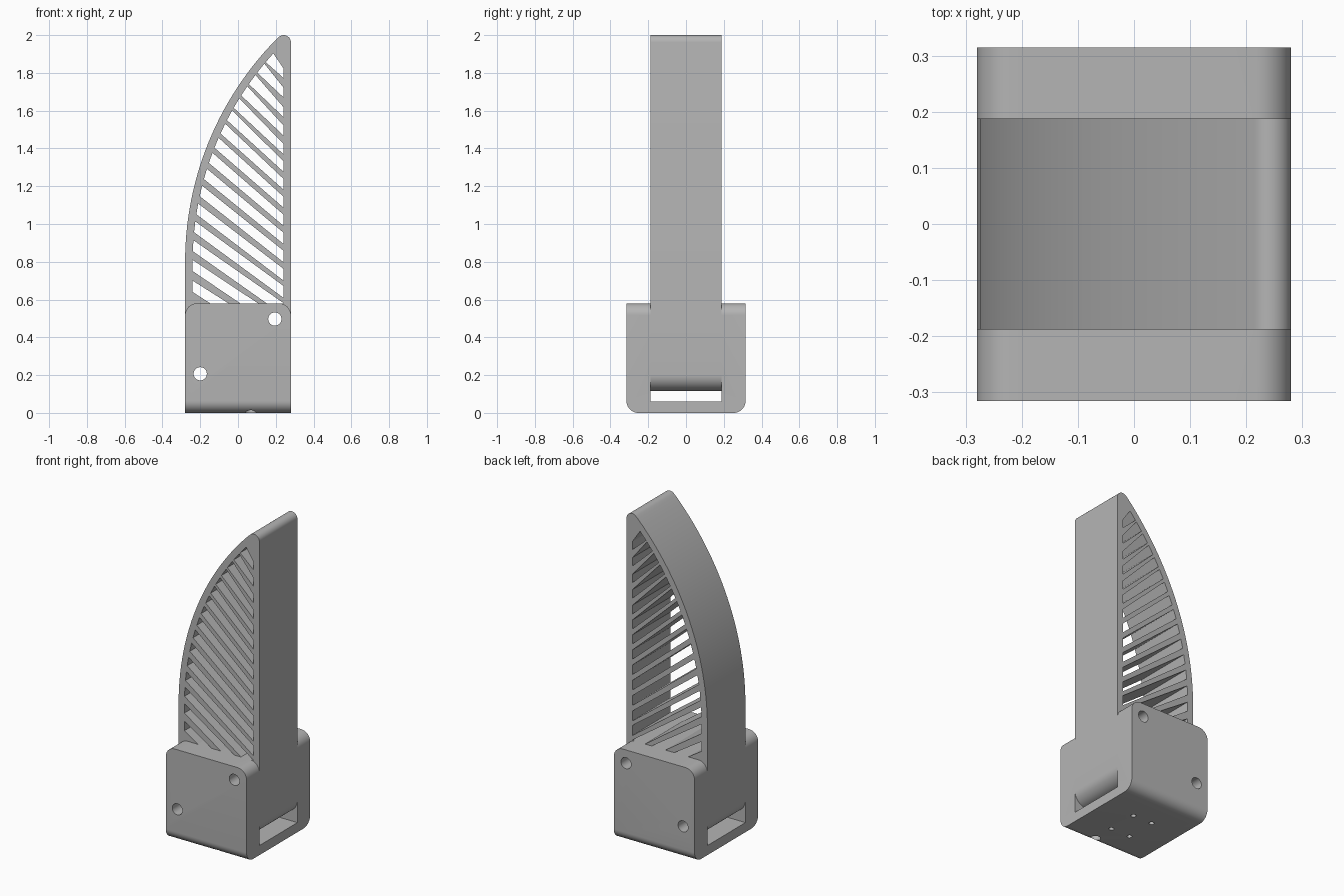
import bpy, bmesh
from math import sin, cos, pi, sqrt, radians
from mathutils import Matrix

if "Cube" in bpy.data.objects:
    bpy.data.objects.remove(bpy.data.objects["Cube"])

HALF_W, FINGER_Y, HOLDER_Y, HOLDER_Z = 0.28, 0.188, 0.315, 0.58
WALL, ARC_R, ARC_Z = 0.04, 1.678, 0.8

grey = bpy.data.materials.new("light grey plastic")
grey.use_nodes = True
colour = (0.46, 0.46, 0.46, 1)
grey.diffuse_color = colour
grey.node_tree.nodes["Principled BSDF"].inputs["Base Color"].default_value = colour


def make_object(name, bm):
    bmesh.ops.recalc_face_normals(bm, faces=bm.faces)
    mesh = bpy.data.meshes.new(name)
    bm.to_mesh(mesh)
    bm.free()
    mesh.materials.append(grey)
    obj = bpy.data.objects.new(name, mesh)
    bpy.context.collection.objects.link(obj)
    return obj


def prism(name, points, half_y):
    """Extrude an x-z outline symmetrically along y."""
    bm = bmesh.new()
    face = bm.faces.new([bm.verts.new((x, -half_y, z)) for x, z in points])
    ext = bmesh.ops.extrude_face_region(bm, geom=[face])["geom"]
    bmesh.ops.translate(bm, vec=(0, 2 * half_y, 0),
                        verts=[v for v in ext if isinstance(v, bmesh.types.BMVert)])
    return make_object(name, bm)


def cylinder(name, radius, depth, place):
    bm = bmesh.new()
    bmesh.ops.create_cone(bm, cap_ends=True, segments=32, radius1=radius,
                          radius2=radius, depth=depth, matrix=place)
    return make_object(name, bm)


def combine(target, tool, operation):
    """Apply a boolean and discard the tool."""
    mod = target.modifiers.new("combine", 'BOOLEAN')
    mod.operation, mod.object, mod.solver = operation, tool, 'EXACT'
    bpy.context.view_layer.objects.active = target
    bpy.ops.object.modifier_apply(modifier=mod.name)
    bpy.data.objects.remove(tool)


def arc(cx, cz, r, start, end, steps):
    angles = [radians(start + (end - start) * i / steps) for i in range(steps + 1)]
    return [(cx + r * cos(a), cz + r * sin(a)) for a in angles]


def inner_x(z):
    """Inner side of the curved wall at height z."""
    r = ARC_R - WALL
    rise = max(z - ARC_Z, 0)
    return -HALF_W + ARC_R - sqrt(r * r - rise * rise)


def clip_bottom(points, level):
    """Keep the part of an outline above a level."""
    kept = []
    for (x1, z1), (x2, z2) in zip(points, points[1:] + points[:1]):
        if z1 >= level:
            kept.append((x1, z1))
        if (z1 >= level) != (z2 >= level):
            kept.append((x1 + (x2 - x1) * (level - z1) / (z2 - z1), level))
    return kept


# Holder block: rounded lower long edges and rounded upper end edges
bm = bmesh.new()
bmesh.ops.create_cube(bm, size=1)
bmesh.ops.scale(bm, vec=(2 * HALF_W, 2 * HOLDER_Y, HOLDER_Z), verts=bm.verts)
bmesh.ops.translate(bm, vec=(0, 0, HOLDER_Z / 2), verts=bm.verts)
rounded = []
for e in bm.edges:
    a, b = e.verts
    low = a.co.z < 0.01 and b.co.z < 0.01
    high = a.co.z > 0.5 and b.co.z > 0.5
    if (low and abs(a.co.x - b.co.x) > 0.1) or (high and abs(a.co.y - b.co.y) > 0.1):
        rounded.append(e)
bmesh.ops.bevel(bm, geom=rounded, offset=0.063, segments=10, profile=0.5,
                affect='EDGES')
body = make_object("gripper_finger", bm)

# Finger: straight back, rounded tip, curved outer side
outline = [(-HALF_W, 0.3), (HALF_W, 0.3)]
outline += arc(0.242, 1.962, 0.038, 0, 135, 10)
outline += arc(ARC_R - HALF_W, ARC_Z, ARC_R, 135.4, 180, 28)
combine(body, prism("finger", outline, FINGER_Y), 'UNION')

# Slanted openings between the ribs
left_heights = [0.67, 0.78, 0.885, 0.985, 1.08, 1.175, 1.265, 1.35, 1.43,
                1.505, 1.575, 1.64, 1.705, 1.765, 1.825, 1.88]
right = HALF_W - WALL
for i, z in enumerate(left_heights):
    t = i / (len(left_heights) - 1)
    half = 0.03 - 0.007 * t
    slope = 0.64 + 0.46 * t
    end = z - (right - inner_x(z)) * slope
    shape = [(inner_x(z + half), z + half), (inner_x(z - half), z - half),
             (right, end - half * 1.1), (right, end + half * 1.1)]
    shape = clip_bottom(shape, HOLDER_Z)
    combine(body, prism("rib_opening", shape, 0.4), 'DIFFERENCE')

# Strap slot under the finger, flaring at both ends
flare = [(0.35, 0.2)] + arc(0.195, 0.2, 0.085, 0, -90, 10)
slot = [(-0.35, 0.06), (0.35, 0.06)] + flare + [(-x, z) for x, z in reversed(flare)]
combine(body, prism("strap_slot", slot, FINGER_Y), 'DIFFERENCE')

# Cross pin holes
for x, z in ((0.195, 0.497), (-0.2, 0.207)):
    place = Matrix.Translation((x, 0, z)) @ Matrix.Rotation(pi / 2, 4, 'X')
    combine(body, cylinder("pin_hole", 0.035, 1, place), 'DIFFERENCE')

# Small screw holes in the base, and one larger hole near the front edge
for x in (-0.067, 0.067):
    for y in (-0.12, 0.075):
        combine(body, cylinder("screw_hole", 0.015, 0.16,
                               Matrix.Translation((x, y, 0))), 'DIFFERENCE')
combine(body, cylinder("locating_hole", 0.03, 0.14,
                       Matrix.Translation((0.067, -0.262, 0))), 'DIFFERENCE')

# Smooth shading with sharp corners kept
bpy.ops.object.select_all(action='DESELECT')
body.select_set(True)
bpy.context.view_layer.objects.active = body
bpy.ops.object.shade_smooth_by_angle(angle=radians(30))
